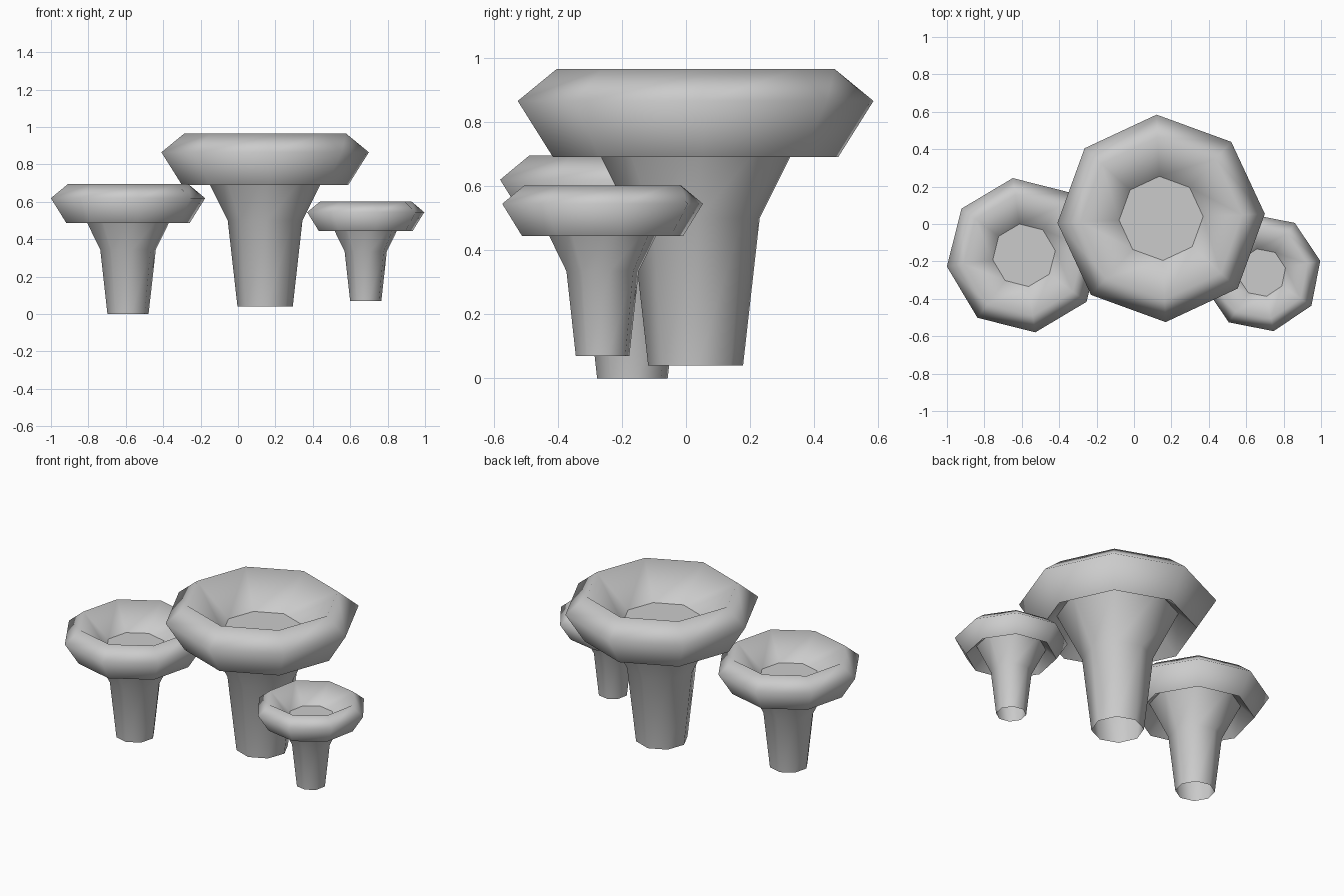
import bpy
import bmesh
import math

if "Cube" in bpy.data.objects:
    bpy.data.objects.remove(bpy.data.objects["Cube"])

SIDES = 8

# Profiles as (radius, height) of the largest mushroom
STEM = [(0.148, 0.0), (0.20, 0.46), (0.342, 0.745)]
CAP = [(0.342, 0.745), (0.445, 0.65), (0.555, 0.825), (0.433, 0.925), (0.225, 0.742)]


def lathe(name, profile, location, scale, turn, sharp_rings=(), fill_last=False):
    """Spin a profile into a smooth eight-sided shell with chosen sharp rings."""
    bm = bmesh.new()
    rings = []
    for r, z in profile:
        rings.append([bm.verts.new((r * math.cos(a), r * math.sin(a), z))
                      for a in (2 * math.pi * i / SIDES for i in range(SIDES))])
    for low, high in zip(rings, rings[1:]):
        for i in range(SIDES):
            j = (i + 1) % SIDES
            bm.faces.new((low[i], low[j], high[j], high[i])).smooth = True
    if fill_last:
        bm.faces.new(rings[-1])
    for k in sharp_rings:
        for i in range(SIDES):
            bm.edges.get((rings[k][i], rings[k][(i + 1) % SIDES])).smooth = False
    mesh = bpy.data.meshes.new(name)
    bm.to_mesh(mesh)
    bm.free()
    obj = bpy.data.objects.new(name, mesh)
    obj.location = location
    obj.scale = (scale,) * 3
    obj.rotation_euler.z = math.radians(turn)
    bpy.context.collection.objects.link(obj)
    return obj


# Three mushrooms: name, base position, size, turn in degrees
for name, base, size, turn in [
    ("large", (0.145, 0.03, 0.04), 1.0, 2.5),
    ("medium", (-0.588, -0.167, 0.0), 0.751, 8.3),
    ("small", (0.683, -0.26, 0.07), 0.575, 11.4),
]:
    # Flared stem, open at the foot
    lathe(name + "_mushroom_stem", STEM, base, size, turn)
    # Dished cap with a hollow underside and flat floor
    lathe(name + "_mushroom_cap", CAP, base, size, turn,
          sharp_rings=(1, 4), fill_last=True)
